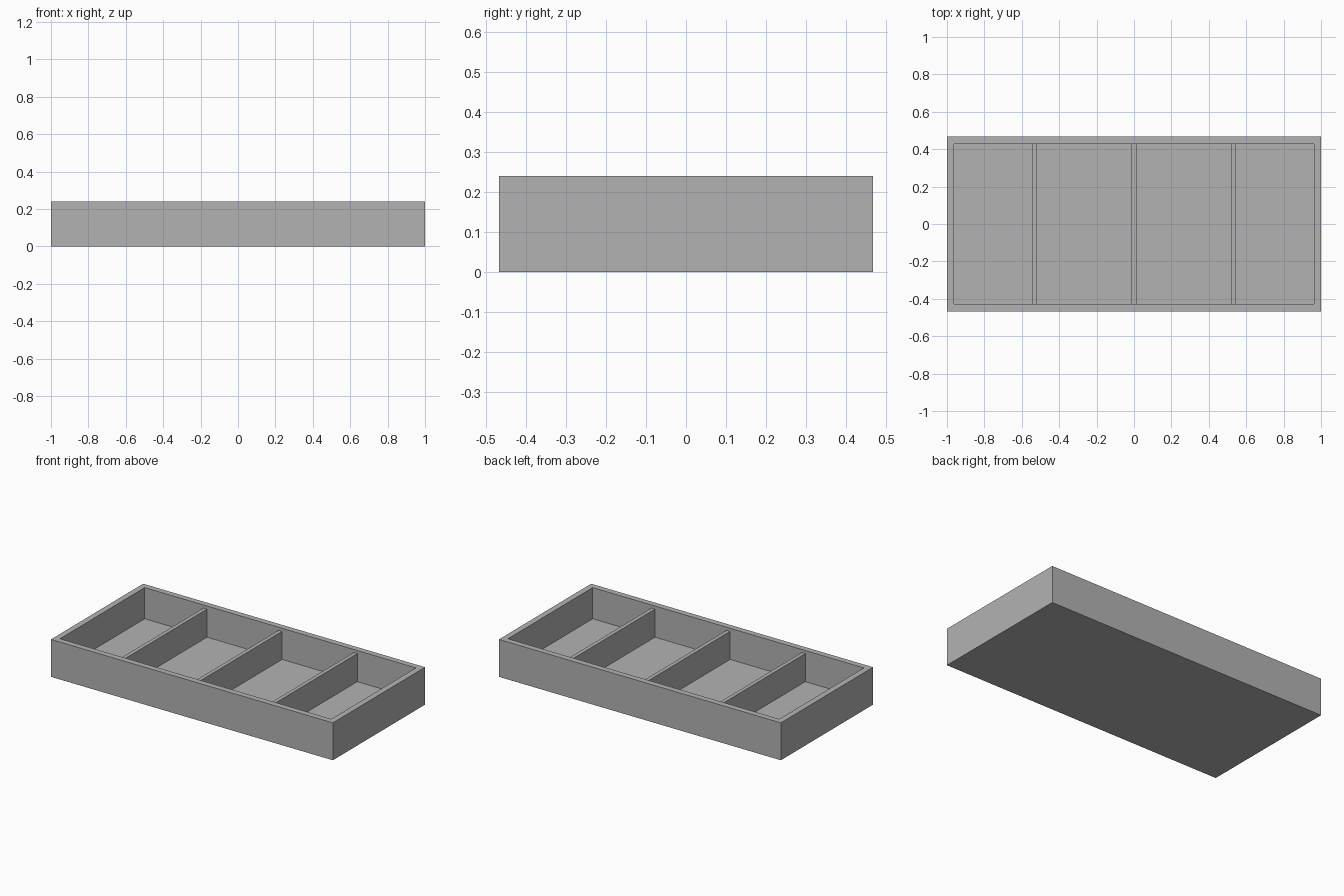
import bpy
import bmesh

LENGTH, WIDTH, HEIGHT = 2.0, 0.934, 0.24
WALL, FLOOR = 0.038, 0.04
DIVIDER, DIVIDER_TOP = 0.025, 0.22

cube = bpy.data.objects.get("Cube")
if cube:
    bpy.data.objects.remove(cube, do_unlink=True)

grey = bpy.data.materials.new("plain_grey")
grey.use_nodes = True
colour = (0.45, 0.45, 0.45, 1)
grey.diffuse_color = colour
grey.node_tree.nodes["Principled BSDF"].inputs["Base Color"].default_value = colour


def box(name, size, centre):
    """Add a grey box of the given size around a centre point."""
    mesh = bpy.data.meshes.new(name)
    bm = bmesh.new()
    bmesh.ops.create_cube(bm, size=1)
    bmesh.ops.scale(bm, vec=size, verts=bm.verts)
    bmesh.ops.translate(bm, vec=centre, verts=bm.verts)
    bm.to_mesh(mesh)
    bm.free()
    mesh.materials.append(grey)
    obj = bpy.data.objects.new(name, mesh)
    bpy.context.collection.objects.link(obj)
    return obj


# Tray: the top face is inset to leave the rim, then sunk to the floor
tray = box("tray", (LENGTH, WIDTH, HEIGHT), (0, 0, HEIGHT / 2))
bm = bmesh.new()
bm.from_mesh(tray.data)
top = max(bm.faces, key=lambda f: f.calc_center_median().z)
bmesh.ops.inset_region(bm, faces=[top], thickness=WALL, use_even_offset=True)
well = bmesh.ops.extrude_discrete_faces(bm, faces=[top])["faces"]
bmesh.ops.translate(bm, vec=(0, 0, FLOOR - HEIGHT), verts=well[0].verts)
bmesh.ops.recalc_face_normals(bm, faces=bm.faces)
bm.to_mesh(tray.data)
bm.free()

# Dividers: three cross walls, slightly lower than the rim
height = DIVIDER_TOP - FLOOR
for side, x in (("right", -0.533), ("middle", 0), ("left", 0.533)):
    box(side + "_divider", (DIVIDER, WIDTH - 2 * WALL, height),
        (x, 0, FLOOR + height / 2))
